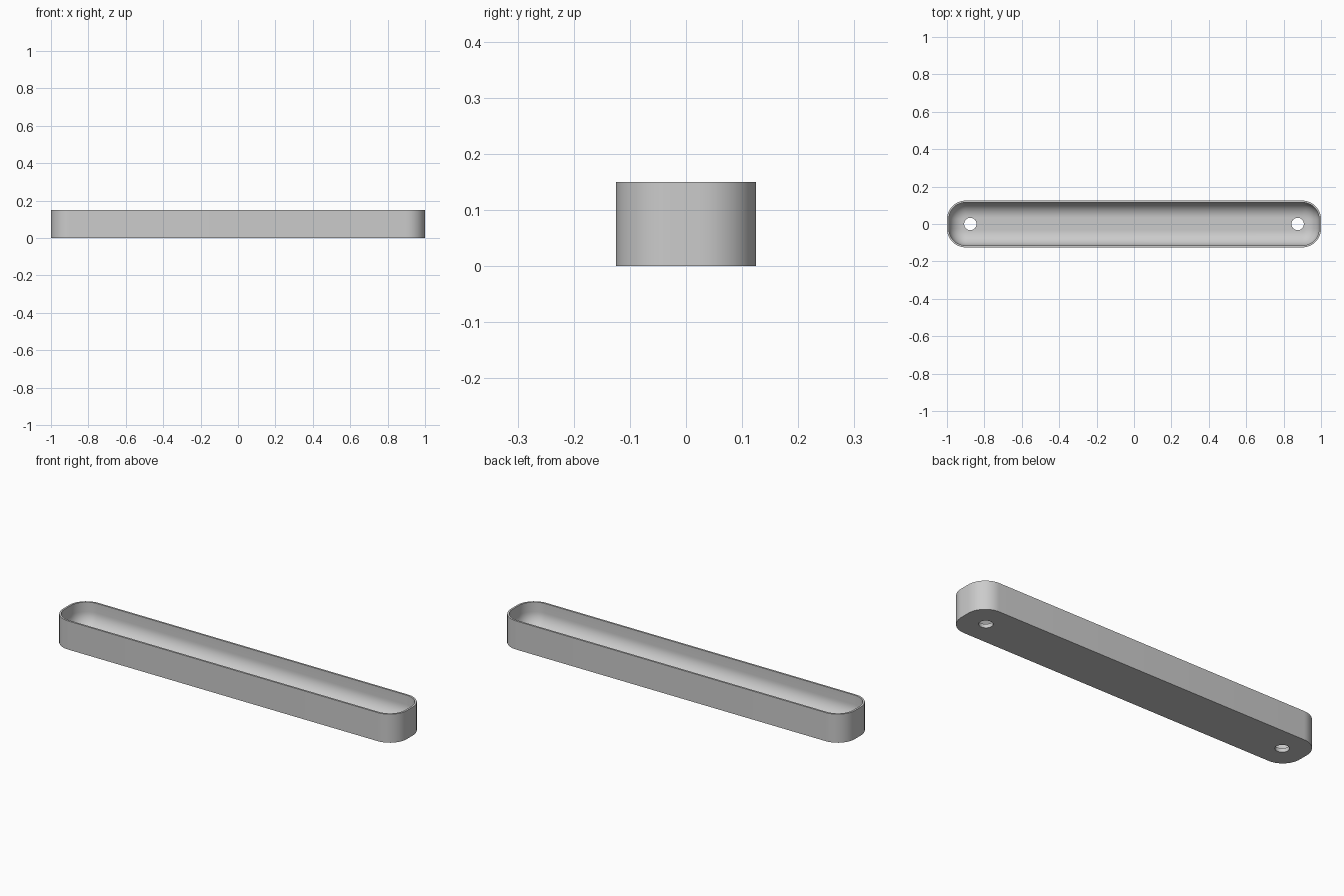
import bpy
import bmesh
from math import sin, cos, pi

cube = bpy.data.objects.get("Cube")
if cube:
    bpy.data.objects.remove(cube, do_unlink=True)

HALF_X, HALF_Y, HEIGHT = 1.0, 0.125, 0.15
CORNER, WALL, FLOOR = 0.1, 0.01, 0.02
FILLET = 0.08
HOLE_X, HOLE_R = 0.875, 0.033
CORNER_STEPS, FILLET_STEPS, HOLE_SIDES = 12, 12, 32

bm = bmesh.new()


def join_loop(verts):
    """Return the closed chain of edges through the vertices."""
    return [bm.edges.new((v, verts[(i + 1) % len(verts)])) for i, v in enumerate(verts)]


def rounded_ring(inset, z):
    """Rounded rectangle, moved inward by the inset."""
    r = CORNER - inset
    verts = []
    for quarter, (sx, sy) in enumerate(((1, 1), (-1, 1), (-1, -1), (1, -1))):
        cx, cy = sx * (HALF_X - CORNER), sy * (HALF_Y - CORNER)
        for i in range(CORNER_STEPS + 1):
            a = (quarter + i / CORNER_STEPS) * pi / 2
            verts.append(bm.verts.new((cx + r * cos(a), cy + r * sin(a), z)))
    return verts, join_loop(verts)


def hole_ring(x, z):
    angles = [2 * pi * i / HOLE_SIDES for i in range(HOLE_SIDES)]
    verts = [bm.verts.new((x + HOLE_R * cos(a), HOLE_R * sin(a), z)) for a in angles]
    return verts, join_loop(verts)


def bridge(a, b):
    n = len(a)
    for i in range(n):
        j = (i + 1) % n
        bm.faces.new((a[i], a[j], b[j], b[i]))


# Outer wall, rim, inner wall and the fillet down to the floor
profile = [(0, 0), (0, HEIGHT), (WALL, HEIGHT)]
for k in range(FILLET_STEPS + 1):
    a = k / FILLET_STEPS * pi / 2
    profile.append((WALL + FILLET * (1 - cos(a)), FLOOR + FILLET * (1 - sin(a))))
rings = [rounded_ring(inset, z) for inset, z in profile]
for (a, _), (b, _) in zip(rings, rings[1:]):
    bridge(a, b)

# Screw holes through the floor
underside, floor = list(rings[0][1]), list(rings[-1][1])
for x in (-HOLE_X, HOLE_X):
    low, low_edges = hole_ring(x, 0)
    high, high_edges = hole_ring(x, FLOOR)
    bridge(low, high)
    underside += low_edges
    floor += high_edges

# Flat underside and floor around the holes
for edges, direction in ((underside, -1), (floor, 1)):
    bmesh.ops.triangle_fill(bm, use_beauty=True, use_dissolve=False,
                            edges=edges, normal=(0, 0, direction))
bmesh.ops.recalc_face_normals(bm, faces=bm.faces)

mesh = bpy.data.meshes.new("tray")
bm.to_mesh(mesh)
bm.free()
tray = bpy.data.objects.new("tray", mesh)
bpy.context.collection.objects.link(tray)

# Plain grey finish
grey = bpy.data.materials.new("light_grey")
grey.use_nodes = True
colour = (0.6, 0.6, 0.6, 1)
grey.diffuse_color = colour
grey.node_tree.nodes["Principled BSDF"].inputs["Base Color"].default_value = colour
mesh.materials.append(grey)

bpy.context.view_layer.objects.active = tray
tray.select_set(True)
bpy.ops.object.shade_smooth_by_angle(angle=pi / 6)
